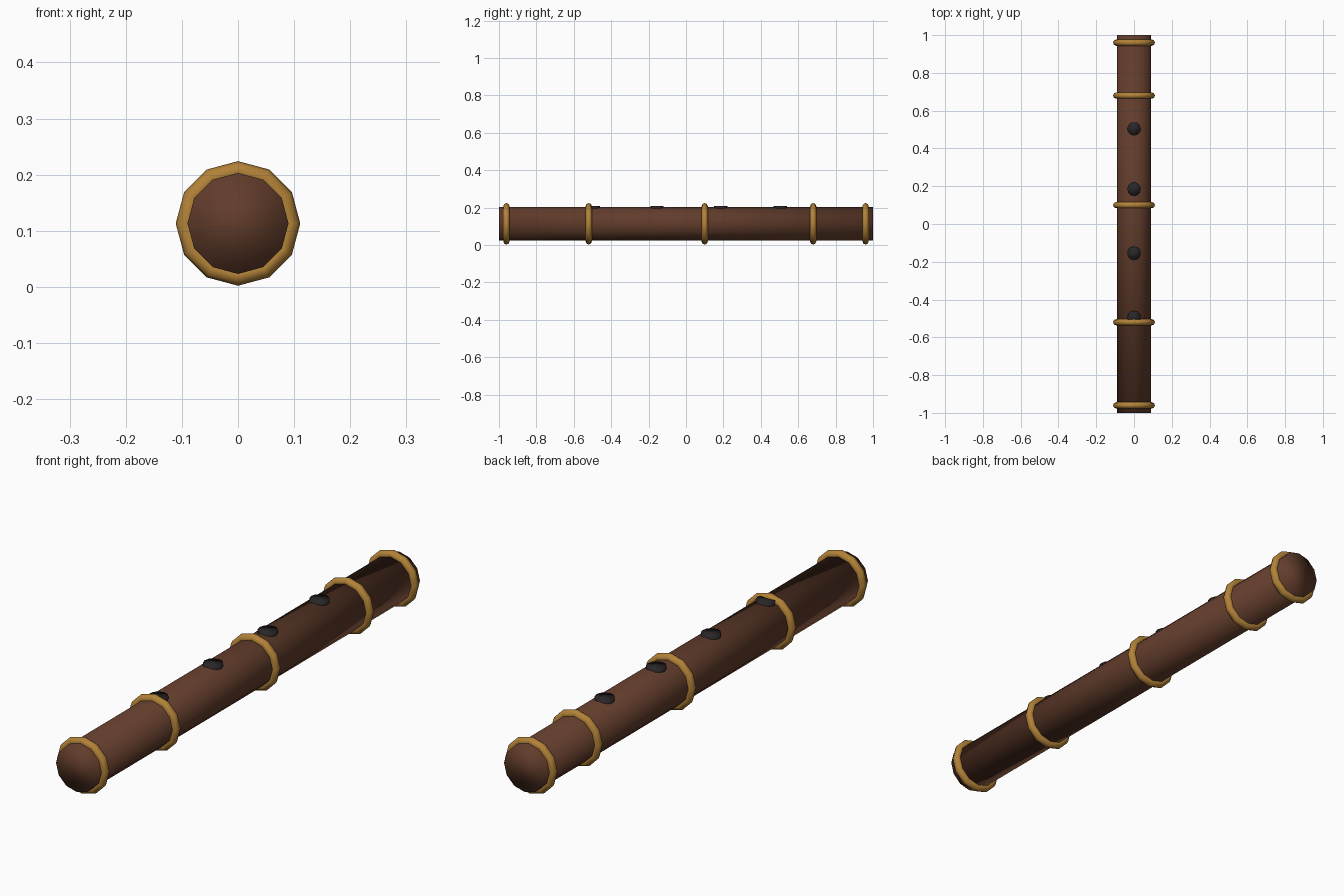
import bpy
import math

if "Cube" in bpy.data.objects:
    bpy.data.objects.remove(bpy.data.objects["Cube"])

CENTRE_Z = 0.113
SIDES = 12


def material(name, rgb):
    m = bpy.data.materials.new(name)
    m.diffuse_color = (*rgb, 1)
    m.use_nodes = True
    m.node_tree.nodes["Principled BSDF"].inputs["Base Color"].default_value = m.diffuse_color
    return m


wood = material("dark_brown_wood", (0.12, 0.045, 0.024))
brass = material("brass", (0.45, 0.225, 0.04))
black = material("hole_black", (0.022, 0.019, 0.021))


def finish(name, mat):
    ob = bpy.context.object
    ob.name = name
    ob.data.materials.append(mat)
    return ob


# Twelve-sided tube with closed ends, softly shaded throughout
bpy.ops.mesh.primitive_cylinder_add(vertices=SIDES, radius=0.09, depth=2,
                                    location=(0, 0, CENTRE_Z),
                                    rotation=(math.pi / 2, 0, 0))
finish("flute_body", wood)
bpy.ops.object.shade_smooth()

# Brass bands around the tube
for i, y in enumerate((-0.96, -0.52, 0.10, 0.68, 0.96)):
    bpy.ops.mesh.primitive_torus_add(major_segments=SIDES, minor_segments=8,
                                     major_radius=0.0945, minor_radius=0.0165,
                                     location=(0, y, CENTRE_Z),
                                     rotation=(math.pi / 2, 0, 0))
    finish(f"band_{i + 1}", brass)
    bpy.ops.object.shade_smooth()

# Finger holes: dark plugs standing just proud of the top
for i, y in enumerate((0.505, 0.185, -0.155, -0.495)):
    bpy.ops.mesh.primitive_cylinder_add(vertices=SIDES, radius=0.036, depth=0.03,
                                        location=(0, y, 0.193))
    finish(f"finger_hole_{i + 1}", black)
    bpy.ops.object.shade_smooth()
